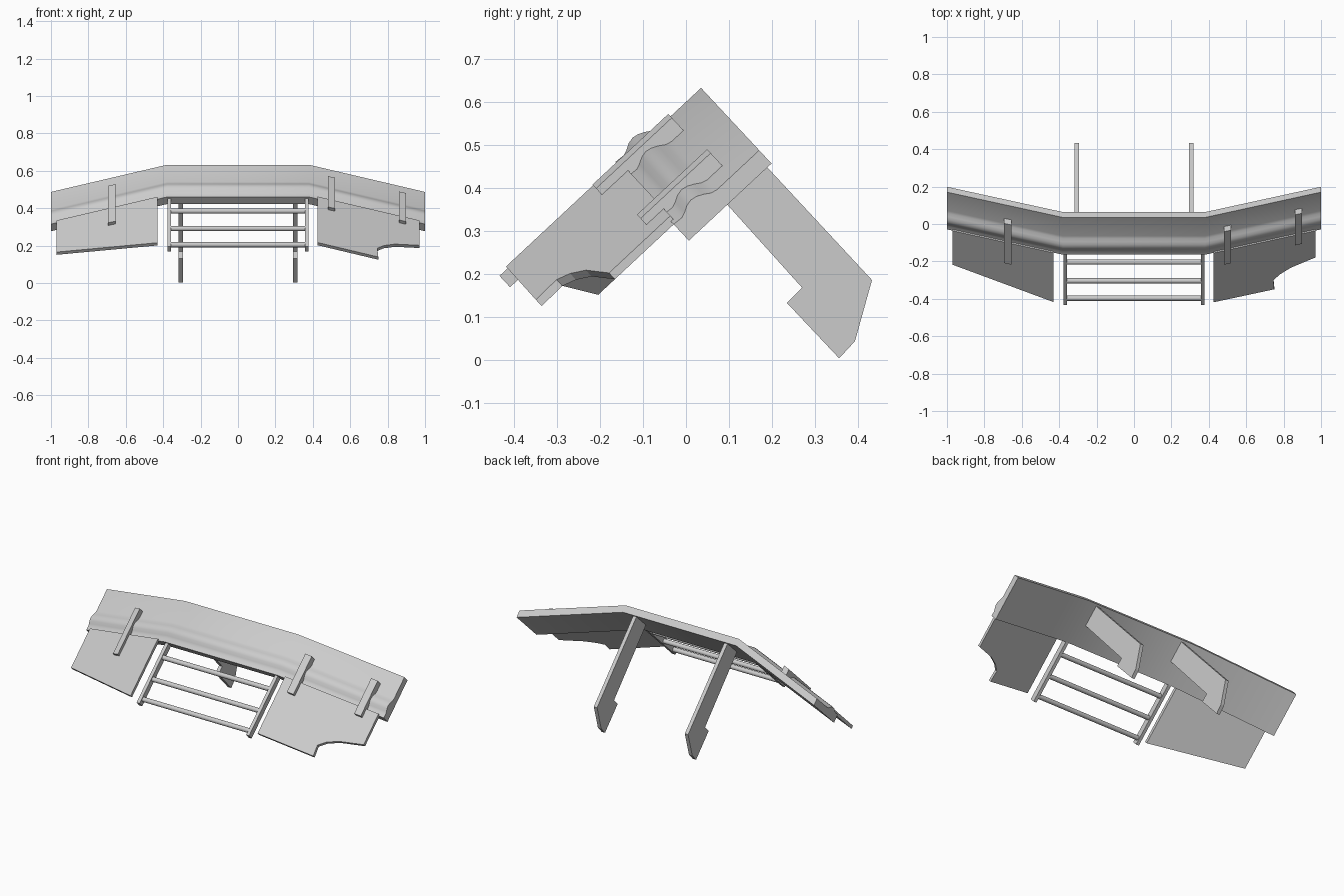
import bpy, bmesh, math

if "Cube" in bpy.data.objects:
    bpy.data.objects.remove(bpy.data.objects["Cube"], do_unlink=True)

# One grey for the whole part
grey = bpy.data.materials.new("light_grey")
grey.use_nodes = True
GREY = (0.6, 0.6, 0.6, 1)
grey.diffuse_color = GREY
grey.node_tree.nodes["Principled BSDF"].inputs["Base Color"].default_value = GREY

# Tilted frame: x across, d down the face, e towards the back
TILT = math.radians(47)
S, C = math.sin(TILT), math.cos(TILT)
KINK, SLOPE = 0.38, 0.32


def place(x, d, e):
    return (x, 0.035 - d * S + e * C, 0.632 - d * C - e * S)


def sweep(x):
    """Backward offset of the swept wings."""
    return max(0, abs(x) - KINK) * SLOPE


def loft(name, sections, smooth=False):
    """Join equal closed sections into a capped solid."""
    bm = bmesh.new()
    rings = [[bm.verts.new(place(*p)) for p in s] for s in sections]
    for a, b in zip(rings, rings[1:]):
        for i in range(len(a)):
            j = (i + 1) % len(a)
            bm.faces.new((a[i], a[j], b[j], b[i]))
    bm.faces.new(rings[0])
    bm.faces.new(rings[-1])
    bmesh.ops.recalc_face_normals(bm, faces=bm.faces)
    mesh = bpy.data.meshes.new(name)
    bm.to_mesh(mesh)
    bm.free()
    mesh.materials.append(grey)
    obj = bpy.data.objects.new(name, mesh)
    bpy.context.collection.objects.link(obj)
    if smooth:
        bpy.ops.object.select_all(action='DESELECT')
        obj.select_set(True)
        bpy.context.view_layer.objects.active = obj
        bpy.ops.object.shade_smooth_by_angle(angle=math.radians(35))
    return obj


def plate(name, outline, front, back):
    """Plate with an (x, d) outline that follows the sweep."""
    return loft(name, [[(x, d, sweep(x) + off) for x, d in outline]
                       for off in (front, back)])


# Bumper: flat upper face, rounded ridge, short lip
profile = [(0, 0), (0.135, 0), (0.15, -0.004), (0.165, -0.014), (0.18, -0.021),
           (0.195, -0.024), (0.21, -0.021), (0.225, -0.013), (0.238, -0.008),
           (0.263, -0.01), (0.263, 0.042), (0, 0.042)]
loft("bumper", [[(x, d, sweep(x) + e) for d, e in profile]
                for x in (-1, -KINK, KINK, 1)], smooth=True)

# Wing panels below the bumper
plate("right_panel", [(-0.43, 0.255), (-0.43, 0.615), (-0.97, 0.503),
                      (-0.97, 0.255)], -0.02, 0)
plate("left_panel", [(0.425, 0.255), (0.425, 0.615), (0.75, 0.617),
                     (0.745, 0.55), (0.78, 0.517), (0.84, 0.485),
                     (0.97, 0.45), (0.97, 0.255)], -0.02, 0)

# Straps that clamp the panels to the bumper
straps = {"right_strap": (-0.675, 0.1, 0.39),
          "left_inner_strap": (0.5, 0.097, 0.338),
          "left_outer_strap": (0.88, 0.087, 0.31)}
for name, (x, top, low) in straps.items():
    w = 0.019
    plate(name, [(x - w, top), (x + w, top), (x + w, low), (x - w, low)],
          -0.04, 0)

# Mounting legs and grille posts, mirrored
leg = [(0.013, 0.03), (0.137, 0.03), (0.145, 0.5), (0.195, 0.502),
       (0.194, 0.679), (0.14, 0.675), (0.014, 0.598)]
post = [(0.25, 0), (0.641, 0), (0.641, 0.036), (0.25, 0.036)]
for side, s in (("right", -1), ("left", 1)):
    for name, shape, x, w in (("leg", leg, 0.306, 0.011),
                              ("post", post, 0.368, 0.01)):
        loft(f"{side}_{name}", [[(s * x + k, d, e) for d, e in shape]
                                for k in (-w, w)])

# Round grille bars
for i, depth in enumerate((0.343, 0.48, 0.607)):
    ring = [(0.014 * math.cos(a), 0.014 * math.sin(a))
            for a in (math.tau * k / 16 for k in range(16))]
    loft(f"grille_bar_{i + 1}", [[(x, depth + u, 0.018 + v) for u, v in ring]
                                 for x in (-0.365, 0.365)], smooth=True)
